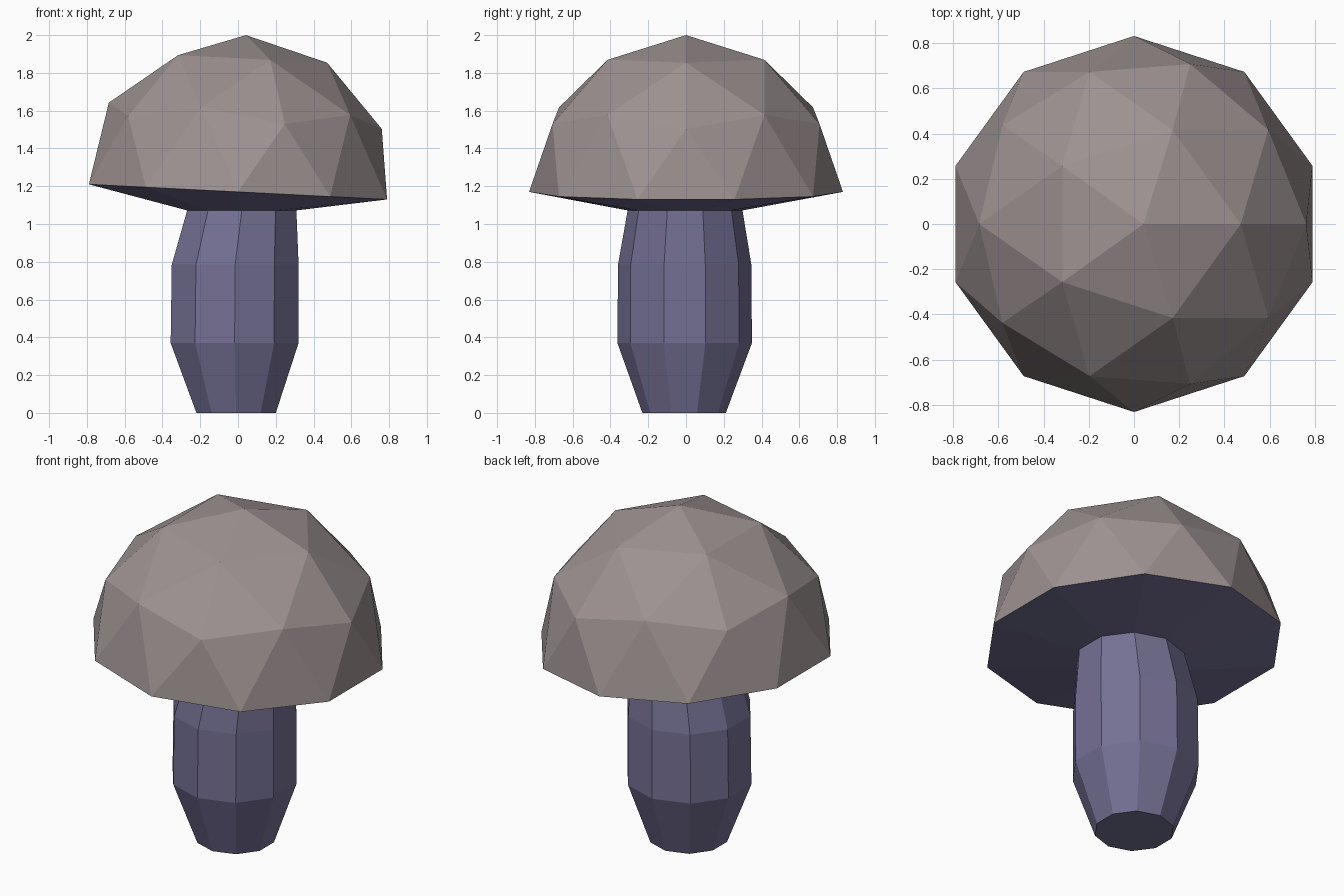
import bpy, bmesh, math
from mathutils import Matrix, Vector

if "Cube" in bpy.data.objects:
    bpy.data.objects.remove(bpy.data.objects["Cube"])


def material(name, srgb):
    lin = [((c / 255 + 0.055) / 1.055) ** 2.4 for c in srgb]
    m = bpy.data.materials.new(name)
    m.diffuse_color = (*lin, 1)
    m.use_nodes = True
    m.node_tree.nodes["Principled BSDF"].inputs["Base Color"].default_value = m.diffuse_color
    return m


def finish(bm, name, mat):
    bmesh.ops.recalc_face_normals(bm, faces=bm.faces)
    mesh = bpy.data.meshes.new(name)
    bm.to_mesh(mesh)
    bm.free()
    mesh.materials.append(mat)
    ob = bpy.data.objects.new(name, mesh)
    bpy.context.collection.objects.link(ob)
    return ob


cap_mat = material("cap taupe", (158, 146, 146))
stem_mat = material("stem muted violet", (116, 112, 148))

R = 0.831
tilt = Matrix.Translation((0, 0, 1.17)) @ Matrix.Rotation(0.0507, 4, 'Y')

# Cap: upper half of a low-poly sphere, tilted slightly to the right
bm = bmesh.new()
bmesh.ops.create_icosphere(bm, subdivisions=2, radius=R)
bmesh.ops.delete(bm, geom=[v for v in bm.verts if v.co.z < -0.01], context='VERTS')
bm.transform(tilt)
# make sure the open dome faces outwards
cap = finish(bm, "cap", cap_mat)
if cap.data.polygons[0].normal.dot(cap.data.polygons[0].center - Vector((0, 0, 1.17))) < 0:
    cap.data.flip_normals()


def ring(cx, cy, z, r):
    return [Vector((cx + r * math.cos(math.radians(18 + 36 * i)),
                    cy + r * math.sin(math.radians(18 + 36 * i)), z)) for i in range(10)]


def loft(loops, name, mat, close_bottom):
    bm = bmesh.new()
    rows = [[bm.verts.new(p) for p in loop] for loop in loops]
    if close_bottom:
        bm.faces.new(rows[0][::-1])
    for a, b in zip(rows, rows[1:]):
        for i in range(10):
            j = (i + 1) % 10
            bm.faces.new((a[i], a[j], b[j], b[i]))
    mesh_ob = bpy.data.meshes.new(name)
    bm.to_mesh(mesh_ob)
    bm.free()
    mesh_ob.materials.append(mat)
    ob = bpy.data.objects.new(name, mesh_ob)
    bpy.context.collection.objects.link(ob)


# Stem: ten-sided rings, bulging in the middle
top = ring(0.02, -0.005, 1.072, 0.304)
loft([ring(-0.01, -0.01, 0, 0.221), ring(-0.018, -0.007, 0.37, 0.356),
      ring(-0.015, -0.007, 0.785, 0.353), top], "stem", stem_mat, True)

# Underside: from the stem top out to the tilted cap rim
rim = [tilt @ p for p in ring(0, 0, 0, R)]
loft([top, rim], "cap_underside", stem_mat, False)
